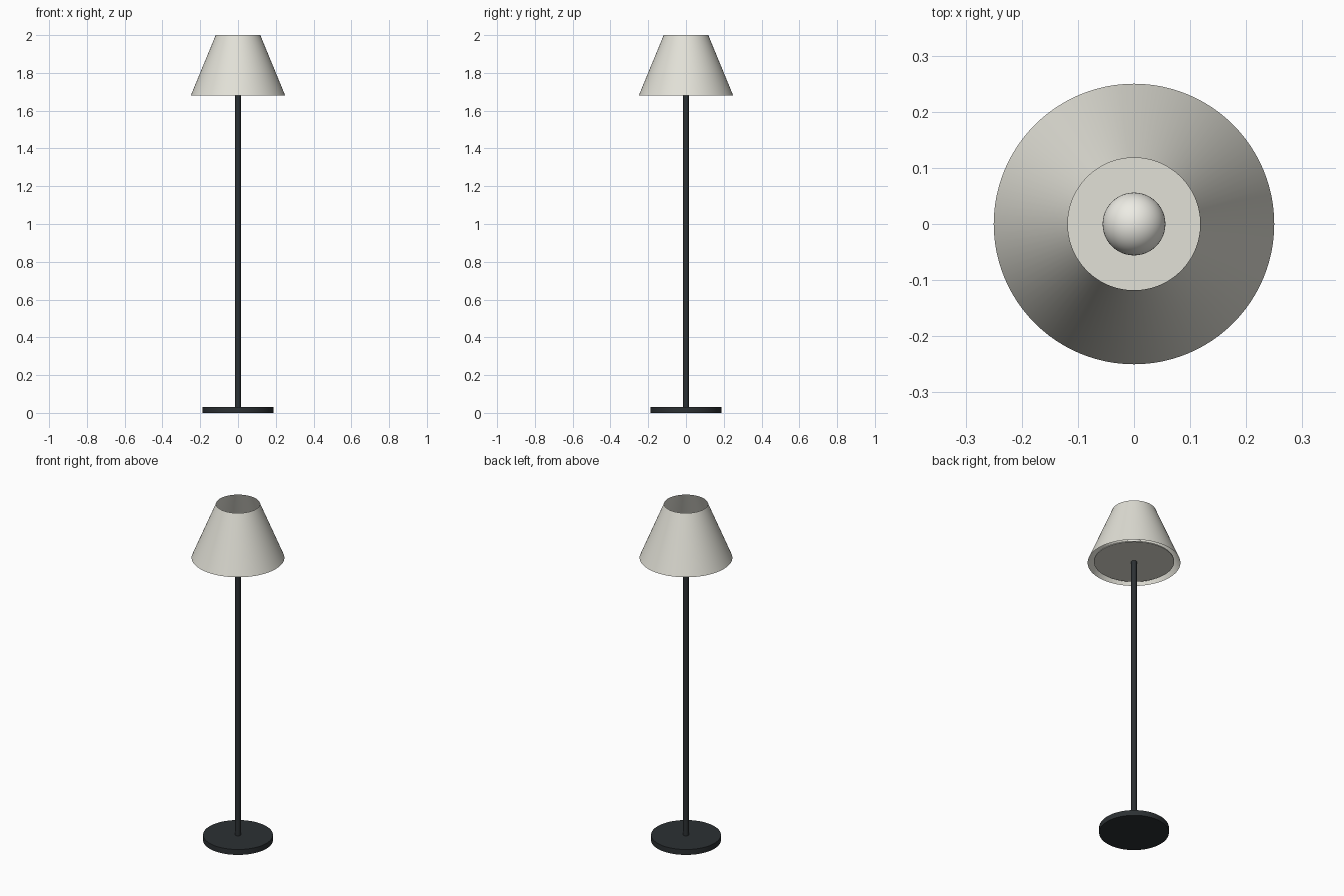
import bpy

if "Cube" in bpy.data.objects:
    bpy.data.objects.remove(bpy.data.objects["Cube"])


def material(name, color):
    m = bpy.data.materials.new(name)
    m.diffuse_color = (*color, 1)
    m.use_nodes = True
    m.node_tree.nodes["Principled BSDF"].inputs["Base Color"].default_value = m.diffuse_color
    return m


dark = material("dark_metal", (0.025, 0.03, 0.033))
cream = material("cream_fabric", (0.76, 0.75, 0.68))
glass = material("bulb_glass", (0.85, 0.84, 0.78))


def finish(name, mat):
    ob = bpy.context.object
    ob.name = name
    ob.data.materials.append(mat)
    bpy.ops.object.shade_smooth_by_angle()
    return ob


def tube(name, r_bottom, r_top, z0, z1, mat, caps='NGON', sides=96):
    bpy.ops.mesh.primitive_cone_add(vertices=sides, radius1=r_bottom, radius2=r_top,
                                    depth=z1 - z0, end_fill_type=caps,
                                    location=(0, 0, (z0 + z1) / 2))
    return finish(name, mat)


# Stand
tube("base", 0.188, 0.188, 0, 0.032, dark)
tube("pole", 0.015, 0.015, 0.03, 1.72, dark, sides=32)

# Open conical shade with a diffuser disc just inside its lower rim
tube("shade", 0.25, 0.118, 1.68, 2.0, cream, caps='NOTHING')
tube("diffuser", 0.216, 0.216, 1.686, 1.692, cream)

# Bulb on top of the pole
bpy.ops.mesh.primitive_uv_sphere_add(segments=48, ring_count=24, radius=0.056,
                                     location=(0, 0, 1.77))
finish("bulb", glass)
